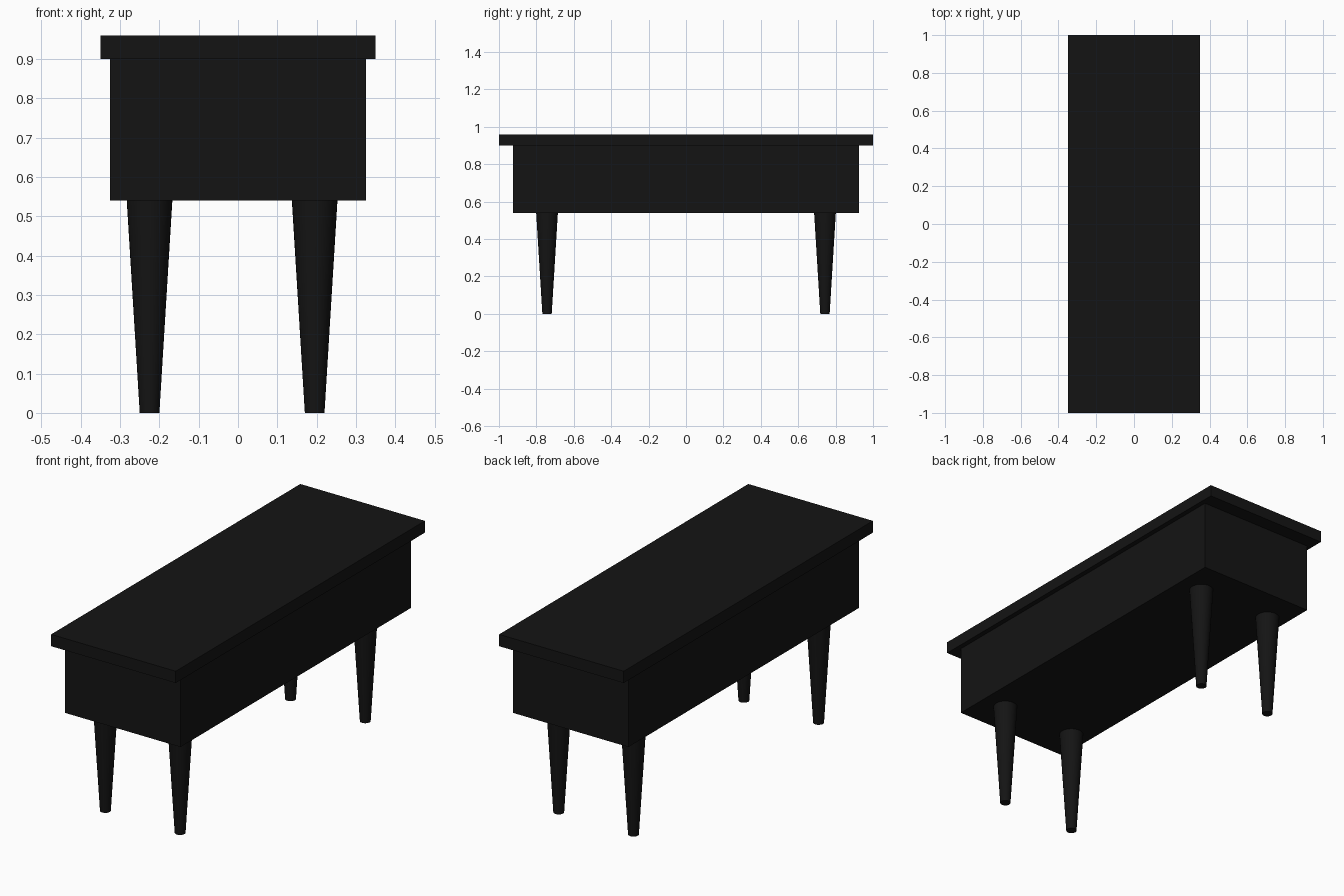
import bpy

if "Cube" in bpy.data.objects:
    bpy.data.objects.remove(bpy.data.objects["Cube"])

black = bpy.data.materials.new("black_lacquer")
black.diffuse_color = (0.007, 0.007, 0.007, 1)
black.use_nodes = True
black.node_tree.nodes["Principled BSDF"].inputs["Base Color"].default_value = black.diffuse_color


def box(name, half_x, half_y, z0, z1):
    bpy.ops.mesh.primitive_cube_add(size=1, location=(0, 0, (z0 + z1) / 2))
    ob = bpy.context.object
    ob.name = name
    ob.scale = (2 * half_x, 2 * half_y, z1 - z0)
    bpy.ops.object.transform_apply(location=False, rotation=False, scale=True)
    ob.data.materials.append(black)


def leg(name, x, y, height=0.54):
    bpy.ops.mesh.primitive_cone_add(vertices=32, radius1=0.025, radius2=0.058,
                                    depth=height, location=(x, y, height / 2))
    ob = bpy.context.object
    ob.name = name
    ob.data.materials.append(black)
    bpy.ops.object.shade_smooth_by_angle()


# Overhanging top slab and the body beneath it
box("table_top", 0.35, 1.0, 0.90, 0.96)
box("body", 0.325, 0.926, 0.54, 0.90)

# Four tapered legs, set slightly off centre in x
for end, y in (("front", -0.743), ("back", 0.743)):
    for side, x in (("left", -0.225), ("right", 0.195)):
        leg(f"{end}_{side}_leg", x, y)
